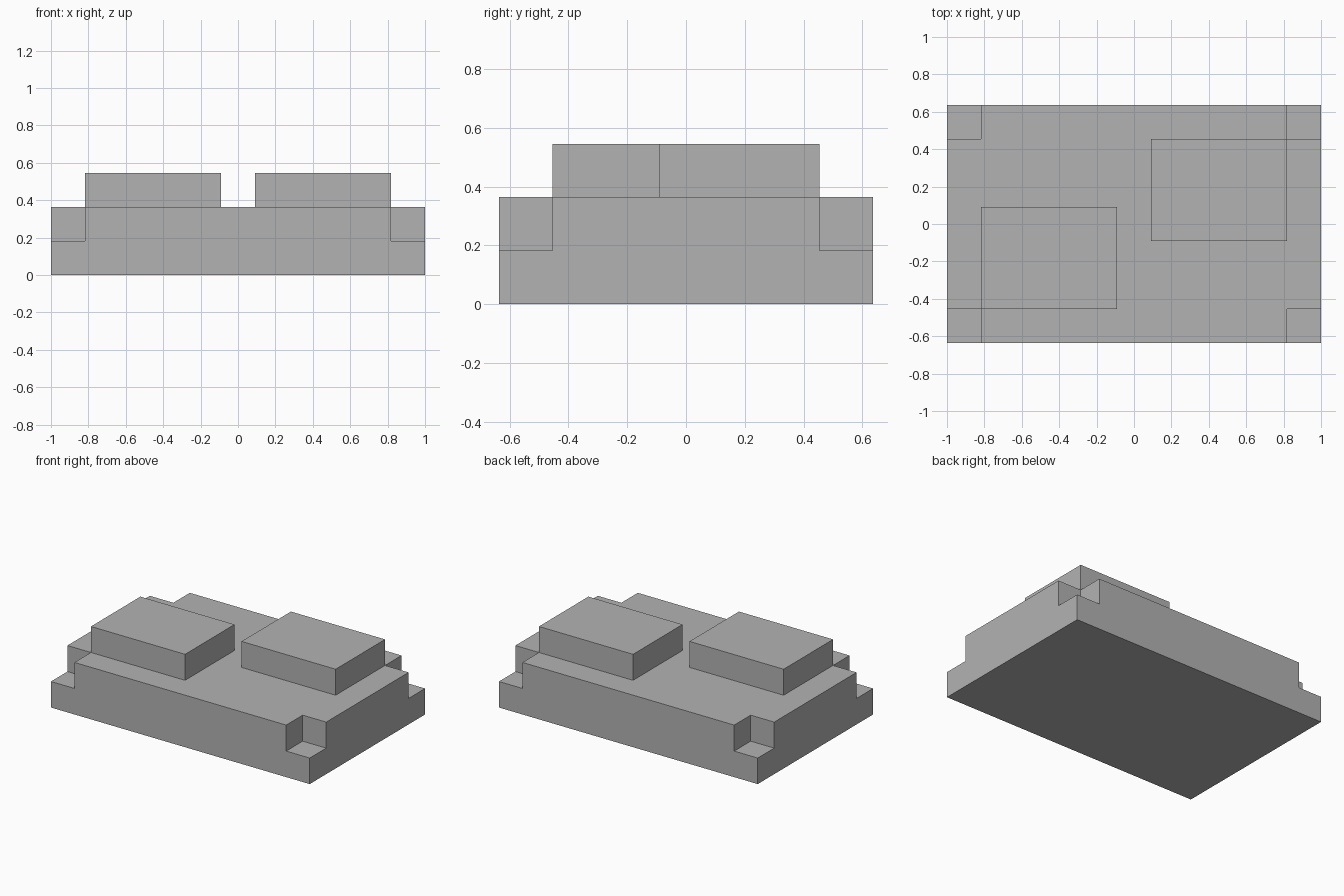
import bpy
import bmesh
from math import radians
from mathutils import Matrix, Vector

if "Cube" in bpy.data.objects:
    bpy.data.objects.remove(bpy.data.objects["Cube"], do_unlink=True)

U = 2 / 11  # every dimension is a multiple of this module

grey = bpy.data.materials.new("plain_grey")
grey.use_nodes = True
colour = (0.45, 0.45, 0.45, 1)
grey.diffuse_color = colour
grey.node_tree.nodes["Principled BSDF"].inputs["Base Color"].default_value = colour


def box(size, centre):
    """Box mesh measured in modules."""
    bm = bmesh.new()
    matrix = Matrix.Translation(Vector(centre) * U) @ Matrix.Diagonal((*(Vector(size) * U), 1))
    bmesh.ops.create_cube(bm, size=1, matrix=matrix)
    return bm


def finish(bm, name):
    bmesh.ops.recalc_face_normals(bm, faces=bm.faces)
    mesh = bpy.data.meshes.new(name)
    bm.to_mesh(mesh)
    bm.free()
    mesh.materials.append(grey)
    obj = bpy.data.objects.new(name, mesh)
    bpy.context.collection.objects.link(obj)


# Base: slab raised everywhere except at its four corners
bm = box((11, 7, 1), (0, 0, 0.5))
for axis, cut in ((Vector((1, 0, 0)), 4.5), (Vector((0, 1, 0)), 2.5)):
    for side in (-1, 1):
        bmesh.ops.bisect_plane(bm, geom=bm.verts[:] + bm.edges[:] + bm.faces[:],
                               plane_co=axis * cut * side * U, plane_no=axis)
bm.normal_update()
raised = []
for face in bm.faces:
    c = face.calc_center_median() / U
    corner = abs(c.x) > 4.5 and abs(c.y) > 2.5
    if face.normal.z > 0.9 and not corner:
        raised.append(face)
result = bmesh.ops.extrude_face_region(bm, geom=raised)
top_verts = [g for g in result["geom"] if isinstance(g, bmesh.types.BMVert)]
bmesh.ops.translate(bm, verts=top_verts, vec=(0, 0, U))
bmesh.ops.dissolve_limit(bm, angle_limit=radians(1), verts=bm.verts, edges=bm.edges)
finish(bm, "notched_base")

# Two raised pads, placed diagonally
for name, side in (("right_pad", -1), ("left_pad", 1)):
    finish(box((4, 3, 1), (2.5 * side, side, 2.5)), name)
